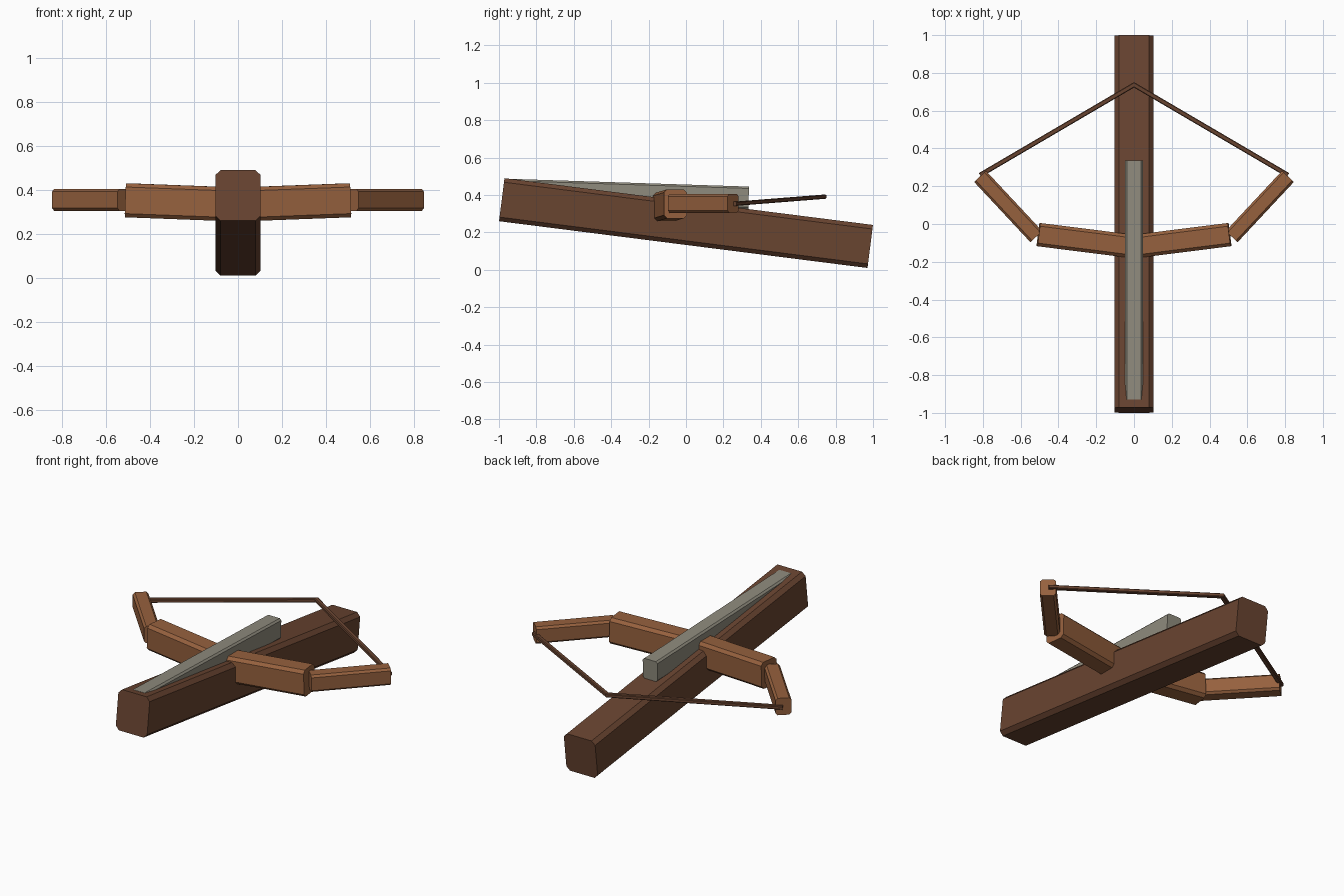
import bpy
import bmesh
from mathutils import Vector

cube = bpy.data.objects.get("Cube")
if cube:
    bpy.data.objects.remove(cube, do_unlink=True)


def material(name, rgb):
    mat = bpy.data.materials.new(name)
    mat.use_nodes = True
    mat.diffuse_color = (*rgb, 1)
    mat.node_tree.nodes["Principled BSDF"].inputs["Base Color"].default_value = (*rgb, 1)
    return mat


dark_wood = material("dark wood", (0.141, 0.058, 0.030))
light_wood = material("light wood", (0.305, 0.119, 0.048))
grey_metal = material("grey metal", (0.275, 0.258, 0.205))


def bar(name, start, end, width, height, chamfer, mat, mirrored=False):
    """Straight bar with chamfered long edges; mirrored bars are cut at x = 0."""
    start, end = Vector(start), Vector(end)
    along = (end - start).normalized()
    side = along.cross(Vector((0, 0, 1))).normalized()
    up = side.cross(along)
    w, h, c = width / 2, height / 2, chamfer
    profile = [(w, h - c), (w - c, h), (c - w, h), (-w, h - c),
               (-w, c - h), (c - w, -h), (w - c, -h), (w, c - h)]

    bm = bmesh.new()
    rings = [[bm.verts.new(p + side * a + up * b) for a, b in profile]
             for p in (start, end)]
    bm.faces.new(rings[0])
    bm.faces.new(rings[1][::-1])
    for i in range(len(profile)):
        j = (i + 1) % len(profile)
        bm.faces.new((rings[0][i], rings[0][j], rings[1][j], rings[1][i]))
    if mirrored:
        bmesh.ops.bisect_plane(bm, geom=bm.verts[:] + bm.edges[:] + bm.faces[:],
                               plane_co=(0, 0, 0), plane_no=(1, 0, 0),
                               clear_inner=True)
    bmesh.ops.recalc_face_normals(bm, faces=bm.faces[:])
    if mirrored and sum(f.normal.dot(f.calc_center_median() - (start + end) / 2)
                        for f in bm.faces) < 0:
        bmesh.ops.reverse_faces(bm, faces=bm.faces[:])

    mesh = bpy.data.meshes.new(name)
    bm.to_mesh(mesh)
    bm.free()
    mesh.materials.append(mat)
    obj = bpy.data.objects.new(name, mesh)
    bpy.context.collection.objects.link(obj)
    if mirrored:
        obj.modifiers.new("Mirror", 'MIRROR')
    return obj


# Tilted stock and the bolt rail sunk into its top
bar("stock", (0, -0.985, 0.375), (0, 0.985, 0.125), 0.205, 0.232, 0.022, dark_wood)
bar("bolt_rail", (0, -0.93, 0.426), (0, 0.335, 0.385), 0.096, 0.12, 0.01, grey_metal)

# Bow limbs: thick inner half, thin swept outer half
bar("inner_limbs", (-0.05, -0.126, 0.332), (0.506, -0.056, 0.353),
    0.124, 0.155, 0.017, light_wood, True)
bar("outer_limbs", (0.517, -0.067, 0.355), (0.815, 0.252, 0.355),
    0.086, 0.1, 0.012, light_wood, True)

# Drawn bowstring
bar("bowstring", (0.815, 0.259, 0.353), (-0.05, 0.766, 0.393),
    0.025, 0.022, 0.004, dark_wood, True)
